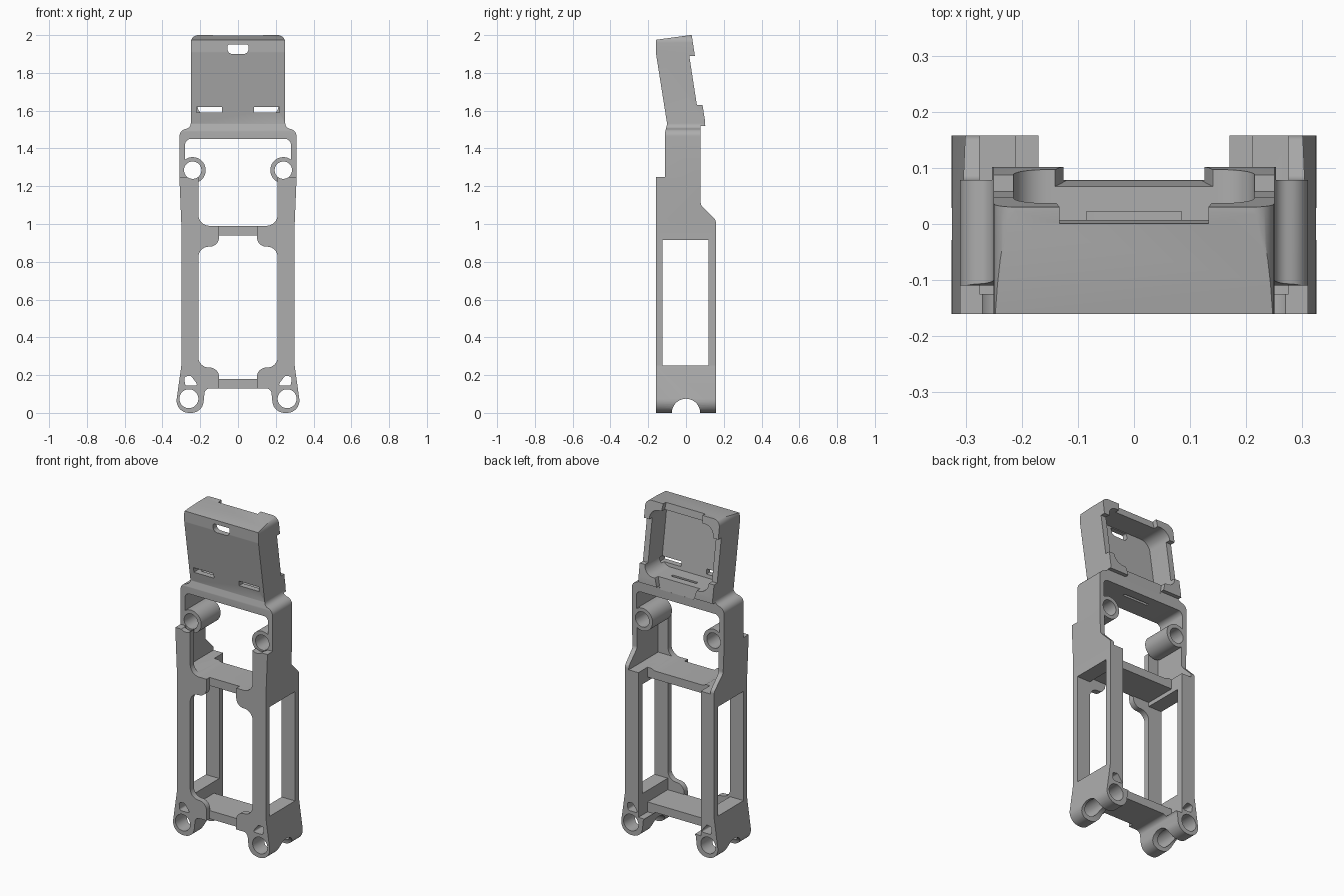
import bpy, bmesh, math
from mathutils import Vector

if "Cube" in bpy.data.objects:
    bpy.data.objects.remove(bpy.data.objects["Cube"])

grey = bpy.data.materials.new("plain grey")
grey.use_nodes = True
COLOUR = (0.42, 0.42, 0.42, 1)
grey.diffuse_color = COLOUR
grey.node_tree.nodes["Principled BSDF"].inputs["Base Color"].default_value = COLOUR

TILT = -0.155  # lean of the head: change of y per unit of height


def fillet(points, steps=8):
    """Round each (a, b, radius) corner of a closed outline."""
    out = []
    n = len(points)
    for i, p in enumerate(points):
        corner = Vector(p[:2])
        r = p[2] if len(p) > 2 else 0
        if r == 0:
            out.append(corner)
            continue
        u = (Vector(points[i - 1][:2]) - corner).normalized()
        v = (Vector(points[(i + 1) % n][:2]) - corner).normalized()
        half = u.angle(v) / 2
        centre = corner + (u + v).normalized() * r / math.sin(half)
        start = corner + u * r / math.tan(half) - centre
        end = corner + v * r / math.tan(half) - centre
        sweep = start.angle_signed(end)
        for k in range(steps + 1):
            a = -sweep * k / steps
            c, s = math.cos(a), math.sin(a)
            out.append(centre + Vector((start.x * c - start.y * s, start.x * s + start.y * c)))
    return out


def mirrored(half):
    """Complete a right-hand half outline across x = 0."""
    other = [(-p[0], *p[1:]) for p in reversed(half) if p[0] != 0]
    return half + other


def make(name, ring_a, ring_b):
    bm = bmesh.new()
    a = [bm.verts.new(p) for p in ring_a]
    b = [bm.verts.new(p) for p in ring_b]
    bm.faces.new(a)
    bm.faces.new(b[::-1])
    for i in range(len(a)):
        j = (i + 1) % len(a)
        bm.faces.new((a[j], a[i], b[i], b[j]))
    bmesh.ops.recalc_face_normals(bm, faces=bm.faces)
    mesh = bpy.data.meshes.new(name)
    bm.to_mesh(mesh)
    bm.free()
    mesh.materials.append(grey)
    ob = bpy.data.objects.new(name, mesh)
    bpy.context.collection.objects.link(ob)
    return ob


def front_prism(outline, y0, y1, tilt=0, base=1.55):
    """Front outline pushed through y, optionally leaning with height."""
    pts = fillet(outline)
    ring = lambda y: [(p.x, y + tilt * (p.y - base), p.y) for p in pts]
    return make("cutter", ring(y0), ring(y1))


def side_prism(outline, x0, x1):
    pts = fillet(outline)
    return make("cutter", [(x0, p.x, p.y) for p in pts], [(x1, p.x, p.y) for p in pts])


def block(x, y, z):
    return front_prism([(x[0], z[0]), (x[1], z[0]), (x[1], z[1]), (x[0], z[1])], *y)


def rod(x, z, r, y0, y1):
    pts = [(x + r * math.cos(math.tau * i / 40), z + r * math.sin(math.tau * i / 40)) for i in range(40)]
    return front_prism(pts, y0, y1)


def combine(target, tool, operation="DIFFERENCE"):
    mod = target.modifiers.new("combine", "BOOLEAN")
    mod.operation = operation
    mod.solver = "EXACT"
    mod.object = tool
    bpy.context.view_layer.objects.active = target
    bpy.ops.object.modifier_apply(modifier=mod.name)
    bpy.data.objects.remove(tool)


# Overall solid: front outline crossed with side outline
frame = front_prism(mirrored([
    (0, .13), (.175, .13, .03), (.188, 0, .065), (.335, 0, .065), (.3, .25, .08),
    (.3, 1), (.31, 1.24), (.31, 1.495, .04), (.25, 1.51, .03), (.25, 2, .04), (0, 2)]), -.3, .3)
frame.name = "link_frame"
combine(frame, side_prism([
    (-.16, -.1), (-.16, 1.25), (-.11, 1.25), (-.11, 1.49), (-.1, 1.53), (-.16, 1.91, .03),
    (-.16, 1.975), (.03, 2.001), (.1, 1.55), (.102, 1.52), (.078, 1.52), (.078, 1.1, .03),
    (.158, 1.02, .03), (.158, -.1)], -.5, .5), "INTERSECT")

# Lower bay: front opening, inside, open back and side windows
combine(frame, front_prism(mirrored([
    (.1, .18), (.1, .24, .05), (.21, .24, .055), (.21, .88, .055), (.1, .88, .05), (.1, .94)]), -.3, -.1))
combine(frame, block((-.21, .21), (-.125, .3), (.18, .94)))
combine(frame, block((-.21, .21), (.07, .3), (.12, 1.0)))
combine(frame, block((-.5, .5), (-.125, .12), (.25, .915)))
for z in (.1, .93):
    combine(frame, block((-.1, .1), (-.3, -.13), (z, z + .1)))

# Upper bay
combine(frame, front_prism(mirrored([(.21, .99, .06), (.21, 1.3)]), -.3, .3))
combine(frame, block((-.275, .275), (-.125, .3), (1.0, 1.3)))
combine(frame, front_prism(mirrored([(.28, 1.25), (.28, 1.45, .03)]), -.3, .3))

# Head tray, lowered rim between the corner pads
combine(frame, front_prism(mirrored([(.215, 1.57, .06), (.215, 1.955, .06)]), -.068, .4, TILT))
combine(frame, front_prism(mirrored([
    (.12, 1.5), (.14, 1.57, .04), (.19, 1.63, .03), (.4, 1.63), (.4, 1.89),
    (.19, 1.89, .03), (.14, 1.94, .04), (.12, 2.1)]), .07, .4, TILT))
combine(frame, front_prism(mirrored([(.055, 1.9, .025), (.055, 1.95, .008)]), -.3, -.09))
combine(frame, block((-.085, .085), (.006, .022), (1.4, 1.6)))

# Pivot tubes, pin holes and slots on both sides
for s in (-1, 1):
    combine(frame, rod(s * .24, 1.285, .069, -.109, .077), "UNION")
    combine(frame, rod(s * .24, 1.285, .046, -.3, .3))
    combine(frame, rod(s * .26, .075, .05, -.3, .3))
    tri = [(.21, .145, .008), (.28, .145, .012), (.285, .192, .012), (.25, .197, .012)]
    tri = [(s * x, z, r) for x, z, r in tri]
    combine(frame, front_prism(tri, -.3, .3))
    slot = sorted((s * .085, s * .22))
    combine(frame, block(slot, (-.3, -.05), (1.59, 1.62)))

# Rounded relief under the feet
relief = [(.075 * math.cos(math.tau * i / 40), .075 * math.sin(math.tau * i / 40)) for i in range(40)]
combine(frame, side_prism(relief, -.5, .5))

# Smooth curved walls, crisp edges
bpy.ops.object.select_all(action="DESELECT")
frame.select_set(True)
bpy.context.view_layer.objects.active = frame
bpy.ops.object.shade_smooth_by_angle(angle=math.radians(30))
